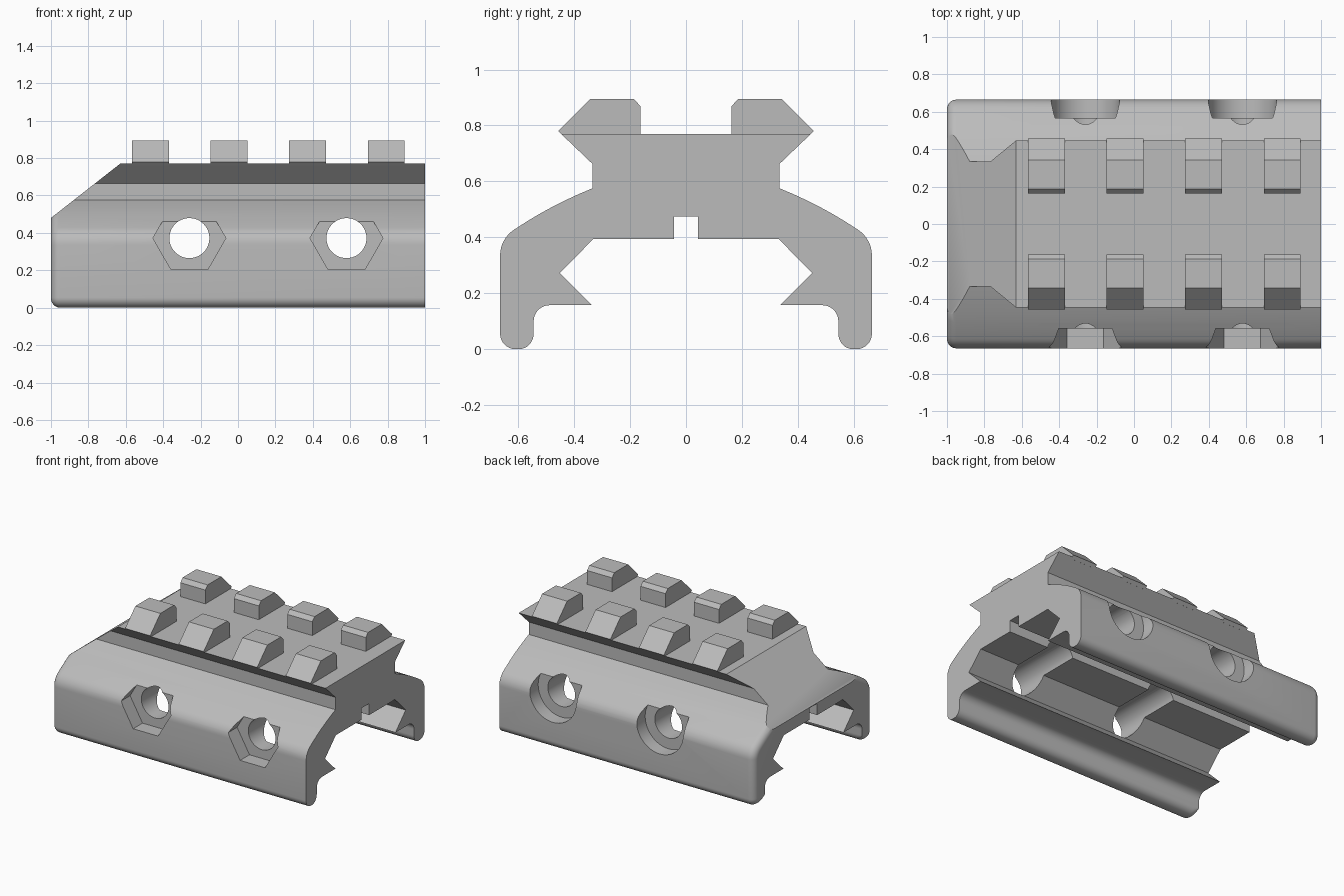
import bpy, bmesh
from math import sin, cos, pi, radians
from mathutils import Matrix, Vector

if "Cube" in bpy.data.objects:
    bpy.data.objects.remove(bpy.data.objects["Cube"], do_unlink=True)

grey = bpy.data.materials.new("matte grey")
grey.use_nodes = True
grey.diffuse_color = (0.5, 0.5, 0.5, 1)
grey.node_tree.nodes["Principled BSDF"].inputs["Base Color"].default_value = (0.5, 0.5, 0.5, 1)


def make_object(name, bm):
    bmesh.ops.recalc_face_normals(bm, faces=bm.faces)
    mesh = bpy.data.meshes.new(name)
    bm.to_mesh(mesh)
    bm.free()
    mesh.materials.append(grey)
    obj = bpy.data.objects.new(name, mesh)
    bpy.context.collection.objects.link(obj)
    return obj


def loft(stations):
    """Skin a closed (y, z) outline through several x positions, with end caps."""
    bm = bmesh.new()
    rings = [[bm.verts.new((x, y, z)) for y, z in outline] for x, outline in stations]
    for a, b in zip(rings, rings[1:]):
        for i in range(len(a)):
            j = (i + 1) % len(a)
            bm.faces.new((a[i], a[j], b[j], b[i]))
    bm.faces.new(rings[0])
    bm.faces.new(rings[-1])
    return bm


def arc(cy, cz, ry, rz, start, end, steps=8):
    angles = [radians(start + (end - start) * i / steps) for i in range(steps + 1)]
    return [(cy + ry * cos(a), cz + rz * sin(a)) for a in angles]


def body_outline(inset):
    """Mount cross-section; inset pulls in the outer skin to round the end."""
    r = 0.11 - inset
    shoulder = arc(0.555, 0.335, r, r, 58, 0)
    p0 = Vector((0.335, 0.575 - inset))
    p1 = Vector((0.484 - inset * 0.45, 0.515 - inset * 0.9))
    p2 = Vector(shoulder[0])
    slope = [tuple(p0 * (1 - t) ** 2 + p1 * 2 * t * (1 - t) + p2 * t * t)
             for t in (i / 6 for i in range(6))]
    foot = 0.055 - inset
    half = [(0.447, 0.77), (0.335, 0.663)] + slope + shoulder
    half += arc(0.61, 0.055, foot, foot, 0, -90)
    half += arc(0.597, 0.055, 0.052, foot, -90, -180)
    half += arc(0.488, 0.1, 0.057, 0.057, 0, 90)
    half += [(0.337, 0.157), (0.452, 0.272), (0.332, 0.393), (0.043, 0.393), (0.043, 0.475)]
    return half + [(-y, z) for y, z in reversed(half)]


# Body with a rounded end
R = 0.05
stations = [(-1 + R * (1 - cos(a)), body_outline(R * (1 - sin(a))))
            for a in (i * pi / 12 for i in range(7))]
stations.append((1, body_outline(0)))
bm = loft(stations)

# Sloped ramp on the rounded end
bmesh.ops.bisect_plane(bm, geom=bm.verts[:] + bm.edges[:] + bm.faces[:],
                       plane_co=(-1, 0, 0.48), plane_no=(-0.29, 0, 0.37), clear_outer=True)
bmesh.ops.holes_fill(bm, edges=[e for e in bm.edges if e.is_boundary], sides=0)
body = make_object("mount_body", bm)


def cross_cutter(name, x, y, radius, depth, sides, turn=0):
    bm = bmesh.new()
    matrix = (Matrix.Translation((x, y, 0.372)) @ Matrix.Rotation(pi / 2, 4, "X")
              @ Matrix.Rotation(turn, 4, "Z"))
    bmesh.ops.create_cone(bm, cap_ends=True, segments=sides, radius1=radius,
                          radius2=radius, depth=depth, matrix=matrix)
    # Hexagons rest on a flat, with points to the sides
    if sides == 6:
        widest = max(v.co.x - x for v in bm.verts)
        if widest < radius * 0.95:
            bmesh.ops.rotate(bm, verts=bm.verts, cent=(x, y, 0.372),
                             matrix=Matrix.Rotation(pi / 6, 3, "Y"))
    cutter = make_object(name, bm)
    cutter.hide_render = True
    return cutter


# Bolt holes, nut pockets on the front, round pockets on the back
bpy.context.view_layer.objects.active = body
for x in (-0.26, 0.58):
    for cutter in (cross_cutter("bolt_cutter", x, 0, 0.107, 2, 48),
                   cross_cutter("nut_cutter", x, -0.76, 0.195, 0.4, 6),
                   cross_cutter("head_cutter", x, 0.768, 0.183, 0.4, 48)):
        mod = body.modifiers.new("cut", "BOOLEAN")
        mod.operation = "DIFFERENCE"
        mod.solver = "EXACT"
        mod.object = cutter
        bpy.ops.object.modifier_apply(modifier=mod.name)
        bpy.data.objects.remove(cutter, do_unlink=True)

bpy.ops.object.select_all(action="DESELECT")
body.select_set(True)
bpy.ops.object.shade_smooth_by_angle(angle=radians(25))

# Two rows of rail lugs
lug = [(0.437, 0.76), (0.457, 0.78), (0.342, 0.895), (0.187, 0.895), (0.162, 0.868), (0.162, 0.76)]
for i in range(4):
    x = -0.468 + 0.42 * i
    for side, label in ((1, "back"), (-1, "front")):
        outline = [(side * y, z) for y, z in lug]
        make_object(f"{label}_lug_{i + 1}", loft([(x - 0.098, outline), (x + 0.098, outline)]))
